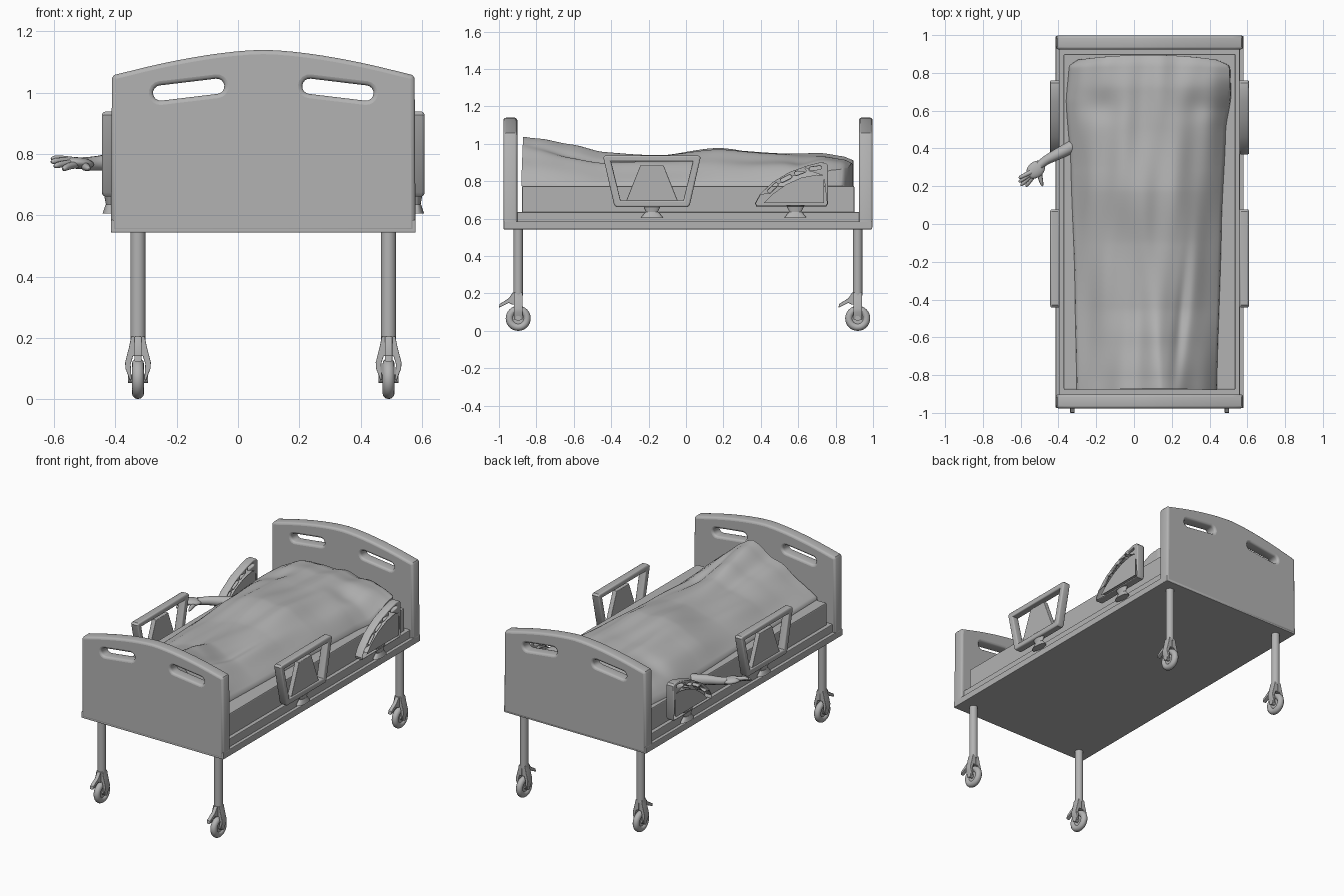
import bpy, bmesh, math
from mathutils import Matrix, Vector

if "Cube" in bpy.data.objects:
    bpy.data.objects.remove(bpy.data.objects["Cube"])

CX = 0.0825          # bed centre line in x (the arm sticks out to the left)
XZ = Matrix(((1, 0, 0), (0, 0, -1), (0, 1, 0)))   # outline drawn in x-z
YZ = Matrix(((0, 0, 1), (1, 0, 0), (0, 1, 0)))    # outline drawn in y-z


def smooth(ob, angle=35):
    bpy.ops.object.select_all(action='DESELECT')
    ob.select_set(True)
    bpy.context.view_layer.objects.active = ob
    if ob.type == 'CURVE':
        bpy.ops.object.convert(target='MESH')
        ob = bpy.context.object
    bpy.ops.object.shade_smooth_by_angle(angle=math.radians(angle))
    return ob


def plate(name, outlines, thick, loc, frame, bevel=0.0):
    """Flat plate from an outline plus hole outlines, edges rounded."""
    cu = bpy.data.curves.new(name, 'CURVE')
    cu.dimensions, cu.fill_mode = '2D', 'BOTH'
    for pts in outlines:
        sp = cu.splines.new('POLY')
        sp.points.add(len(pts) - 1)
        for p, (u, v) in zip(sp.points, pts):
            p.co = (u, v, 0, 1)
        sp.use_cyclic_u = True
    cu.extrude, cu.bevel_depth, cu.bevel_resolution = thick / 2 - bevel, bevel, 2
    cu.offset = -bevel
    ob = bpy.data.objects.new(name, cu)
    bpy.context.collection.objects.link(ob)
    ob.matrix_world = Matrix.Translation(loc) @ frame.to_4x4()
    return smooth(ob)


def tube(name, pts):
    """Tapered round tube through (x, y, z, radius) points."""
    cu = bpy.data.curves.new(name, 'CURVE')
    cu.dimensions, cu.bevel_depth, cu.bevel_resolution = '3D', 1.0, 3
    cu.use_fill_caps = True
    sp = cu.splines.new('NURBS')
    sp.points.add(len(pts) - 1)
    for p, (x, y, z, r) in zip(sp.points, pts):
        p.co, p.radius = (x, y, z, 1), r
    sp.use_endpoint_u, sp.order_u, sp.resolution_u = True, 3, 4
    ob = bpy.data.objects.new(name, cu)
    bpy.context.collection.objects.link(ob)
    return smooth(ob, 60)


def box(name, x0, x1, y0, y1, z0, z1, bevel=0.004):
    bpy.ops.mesh.primitive_cube_add(size=1, location=((x0 + x1) / 2, (y0 + y1) / 2, (z0 + z1) / 2))
    ob = bpy.context.object
    ob.name, ob.scale = name, (x1 - x0, y1 - y0, z1 - z0)
    bpy.ops.object.transform_apply(location=False, rotation=False)
    m = ob.modifiers.new('edge', 'BEVEL')
    m.width, m.segments = bevel, 2


def cone(name, r1, r2, depth, loc, rot=(0, 0, 0), scale=(1, 1, 1), sides=24):
    bpy.ops.mesh.primitive_cone_add(vertices=sides, radius1=r1, radius2=r2, depth=depth,
                                    location=loc, rotation=rot)
    ob = bpy.context.object
    ob.name, ob.scale = name, scale
    smooth(ob)


def stadium(u0, v0, u1, v1, r, n=8):
    """Rounded slot between two points."""
    a = math.atan2(v1 - v0, u1 - u0)
    ends = ((u1, v1, a - math.pi / 2), (u0, v0, a + math.pi / 2))
    return [(u + r * math.cos(s + math.pi * i / n), v + r * math.sin(s + math.pi * i / n))
            for u, v, s in ends for i in range(n + 1)]


def lerp(table, t):
    for (a, p), (b, q) in zip(table, table[1:]):
        if t <= b:
            k = min(max((t - a) / (b - a), 0), 1)
            k = k * k * (3 - 2 * k) * 0.5 + k * 0.5
            return p + (q - p) * k
    return table[-1][1]


# frame and mattress
box('bed_base', -0.415, 0.58, -0.975, 0.995, 0.543, 0.585)
box('bed_deck', -0.395, 0.56, -0.91, 0.93, 0.58, 0.635)
box('mattress', -0.372, 0.537, -0.877, 0.9, 0.63, 0.775, 0.006)

# arched end boards with two hand slots
arch = [(0.0487 * i, 1.057 + 0.083 * (1 - abs(i / 10) ** 1.6)) for i in range(9, -10, -1)]
board = [(-0.497, 0.545), (0.497, 0.545), (0.494, 1.048), (0.487, 1.058)] + arch + [(-0.487, 1.058), (-0.494, 1.048)]
slots = [stadium(s * 0.335, 0.999, s * 0.152, 1.021, 0.025) for s in (-1, 1)]
for name, y in (('foot_board', -0.939), ('head_board', 0.961)):
    plate(name, [board] + slots, 0.074, (CX, y, 0), XZ, 0.014)

# folding side rails on both sides
foot_rail = [(-0.26, 0.927), (-0.248, 0.938), (0.248, 0.938), (0.26, 0.927),
             (0.203, 0.675), (0.19, 0.662), (-0.19, 0.662), (-0.203, 0.675)]
foot_hole = [(-0.218, 0.905), (0.218, 0.905), (0.168, 0.698), (-0.168, 0.698)]
foot_panel = [(-0.062, 0.885), (0.062, 0.885), (0.14, 0.69), (-0.14, 0.69)]
head_rail = [(0.375, 0.666), (0.75, 0.666), (0.759, 0.68), (0.759, 0.887), (0.747, 0.898), (0.715, 0.901),
             (0.65, 0.884), (0.555, 0.85), (0.46, 0.793), (0.395, 0.73), (0.369, 0.683)]
head_hole = [(0.43, 0.69), (0.732, 0.69), (0.732, 0.825), (0.7, 0.83),
             (0.62, 0.815), (0.54, 0.78), (0.47, 0.73)]
head_slots = [stadium(*s, 0.009, 5) for s in ((0.445, 0.747, 0.482, 0.782), (0.515, 0.805, 0.555, 0.825),
                                               (0.59, 0.842, 0.63, 0.857), (0.668, 0.866, 0.715, 0.873))]
for s, side in ((-1, 'left'), (1, 'right')):
    x = CX + s * 0.501
    plate(side + '_foot_rail', [foot_rail, foot_hole], 0.05, (x, -0.182, 0), YZ, 0.009)
    plate(side + '_foot_rail_panel', [foot_panel], 0.03, (x, -0.182, 0), YZ, 0.004)
    plate(side + '_head_rail', [head_rail, head_hole] + head_slots, 0.05, (x, 0, 0), YZ, 0.005)
    plate(side + '_head_rail_panel', [head_hole], 0.036, (x, 0, 0), YZ)
    for y in (-0.182, 0.585):
        cone(side + '_rail_neck', 0.026, 0.05, 0.05, (x, y, 0.649), scale=(0.4, 1, 1))
        cone(side + '_rail_foot', 0.06, 0.035, 0.03, (x, y, 0.62), scale=(0.4, 1, 1))

# legs, casters and brake levers
fork = [(0.0, 0.205), (0.022, 0.205), (0.029, 0.17), (0.042, 0.12), (0.041, 0.1),
        (0.026, 0.06), (0.021, 0.065), (0.024, 0.115), (0.016, 0.14), (0.0, 0.142)]
lever = [(0.0, 0.205), (-0.03, 0.205), (-0.05, 0.175), (-0.1, 0.143), (-0.103, 0.123),
         (-0.05, 0.15), (-0.03, 0.14), (0.0, 0.14)]
for y, end in ((-0.897, 'front'), (0.918, 'rear')):
    for x in (CX - 0.409, CX + 0.409):
        cone(end + '_leg', 0.025, 0.025, 0.37, (x, y, 0.375))
        bpy.ops.mesh.primitive_torus_add(major_radius=0.047, minor_radius=0.02, major_segments=32,
                                         minor_segments=12, location=(x, y, 0.067), rotation=(0, math.pi / 2, 0))
        bpy.context.object.name = end + '_tyre'
        smooth(bpy.context.object, 60)
        for part, r, d in (('hub', 0.036, 0.02), ('axle', 0.014, 0.066)):
            cone(f'{end}_wheel_{part}', r, r, d, (x, y, 0.067), (0, math.pi / 2, 0))
        for s in (-1, 1):
            plate(end + '_fork', [[(s * u, v) for u, v in fork]], 0.046, (x, y, 0), XZ, 0.003)
        plate(end + '_brake_lever', [lever], 0.024, (x, y, 0), YZ, 0.003)

# blanket draped over the lying body: ridge height, outline and fullness vary along y
ridge = [(-0.885, 1.038), (-0.8, 1.025), (-0.62, 0.985), (-0.45, 0.95), (-0.1, 0.945),
         (0.18, 0.972), (0.5, 0.948), (0.72, 0.938), (0.84, 0.92), (0.9, 0.9)]
left = [(-0.885, -0.3), (-0.3, -0.31), (0.3, -0.33), (0.65, -0.355), (0.84, -0.34), (0.9, -0.29)]
right = [(-0.885, 0.435), (0.0, 0.46), (0.5, 0.482), (0.68, 0.51), (0.84, 0.505), (0.9, 0.43)]
peak = [(-0.885, 0.14), (-0.4, 0.12), (0.2, 0.08), (0.9, 0.08)]
full = [(-0.885, 1.15), (-0.6, 1.3), (-0.2, 1.9), (0.3, 2.4), (0.6, 3.2), (0.9, 4.5)]
lift = [(-0.885, 0.79), (0.6, 0.79), (0.78, 0.86), (0.9, 0.87)]     # right hem near the head
bm = bmesh.new()
bmesh.ops.create_grid(bm, x_segments=60, y_segments=110, size=1)
for v in bm.verts:
    u, w = v.co.x, v.co.y
    y = 0.0075 + w * 0.8875
    x0, x1, p = lerp(left, y), lerp(right, y), lerp(peak, y)
    x = x0 + (x1 - x0) * (u + 1) / 2
    s = abs((x - p) / ((x1 if x > p else x0) - p))
    hem = lerp(lift, y) if x > p else 0.79
    z = hem + (lerp(ridge, y) - hem) * (1 - s ** (lerp(full, y) + (0.3 if x > p else 0)))
    fade = 1 - s ** 4
    z += fade * (0.006 * math.sin(26 * x + 4 * y + 1) + 0.004 * math.sin(41 * x - 5 * y)
                 + 0.004 * math.sin(9 * y + 7 * x))
    # valley between the legs, deep fold on the right, sunken neck
    z -= 0.02 * math.exp(-((x - 0.02) / 0.05) ** 2 - ((y + 0.35) / 0.35) ** 2)
    z -= 0.022 * math.exp(-((x - 0.24 - 0.1 * (y + 0.6)) / 0.03) ** 2 - ((y + 0.5) / 0.35) ** 2)
    z -= 0.02 * math.exp(-((abs(x - 0.08) - 0.25) / 0.1) ** 2 - ((y - 0.62) / 0.08) ** 2)
    # the head and foot hems curve inwards at the corners
    y -= 0.025 * s ** 2 * max(0, w) ** 20 - 0.01 * (1 - s) * max(0, -w) ** 30
    v.co = (x, y, max(z, 0.785))
rim = [e for e in bm.edges if e.is_boundary]
out = bmesh.ops.extrude_edge_only(bm, edges=rim)
for v in (g for g in out['geom'] if isinstance(g, bmesh.types.BMVert)):
    v.co.x, v.co.z = CX + (v.co.x - CX) * 1.01, 0.774
bmesh.ops.recalc_face_normals(bm, faces=bm.faces)
me = bpy.data.meshes.new('blanket')
bm.to_mesh(me)
bm.free()
blanket = bpy.data.objects.new('blanket', me)
bpy.context.collection.objects.link(blanket)
smooth(blanket, 50)

# arm hanging out from under the blanket
tube('forearm', [(-0.26, 0.45, 0.765, 0.036), (-0.34, 0.402, 0.77, 0.034), (-0.42, 0.362, 0.773, 0.029),
                 (-0.475, 0.333, 0.768, 0.023), (-0.5, 0.31, 0.768, 0.023)])
bpy.ops.mesh.primitive_uv_sphere_add(segments=20, ring_count=12, radius=1, location=(-0.52, 0.288, 0.77),
                                     rotation=(0, 0.1, math.radians(40)))
palm = bpy.context.object
palm.name, palm.scale = 'palm', (0.055, 0.042, 0.019)
smooth(palm, 60)
start = Vector((-0.505, 0.295, 0.77))
for i, tip in enumerate([(-0.61, 0.243, 0.785), (-0.61, 0.222, 0.775), (-0.6, 0.203, 0.76), (-0.572, 0.198, 0.75)]):
    tip = Vector(tip)
    base = start.lerp(tip, 0.35) + Vector((0, 0, 0.003))
    mid = start.lerp(tip, 0.75) + Vector((0, 0, 0.005))
    tube(f'finger_{i + 1}', [(*base, 0.013), (*mid, 0.011), (*start.lerp(tip, 0.96), 0.009), (*tip, 0.003)])
tube('thumb', [(-0.5, 0.29, 0.765, 0.015), (-0.498, 0.25, 0.757, 0.013), (-0.487, 0.21, 0.752, 0.009),
               (-0.484, 0.2, 0.752, 0.003)])

# everything is one mid grey
grey = bpy.data.materials.new('mid_grey')
grey.diffuse_color = (0.45, 0.45, 0.45, 1)
grey.use_nodes = True
grey.node_tree.nodes["Principled BSDF"].inputs["Base Color"].default_value = grey.diffuse_color
for ob in bpy.data.objects:
    ob.data.materials.clear()
    ob.data.materials.append(grey)
